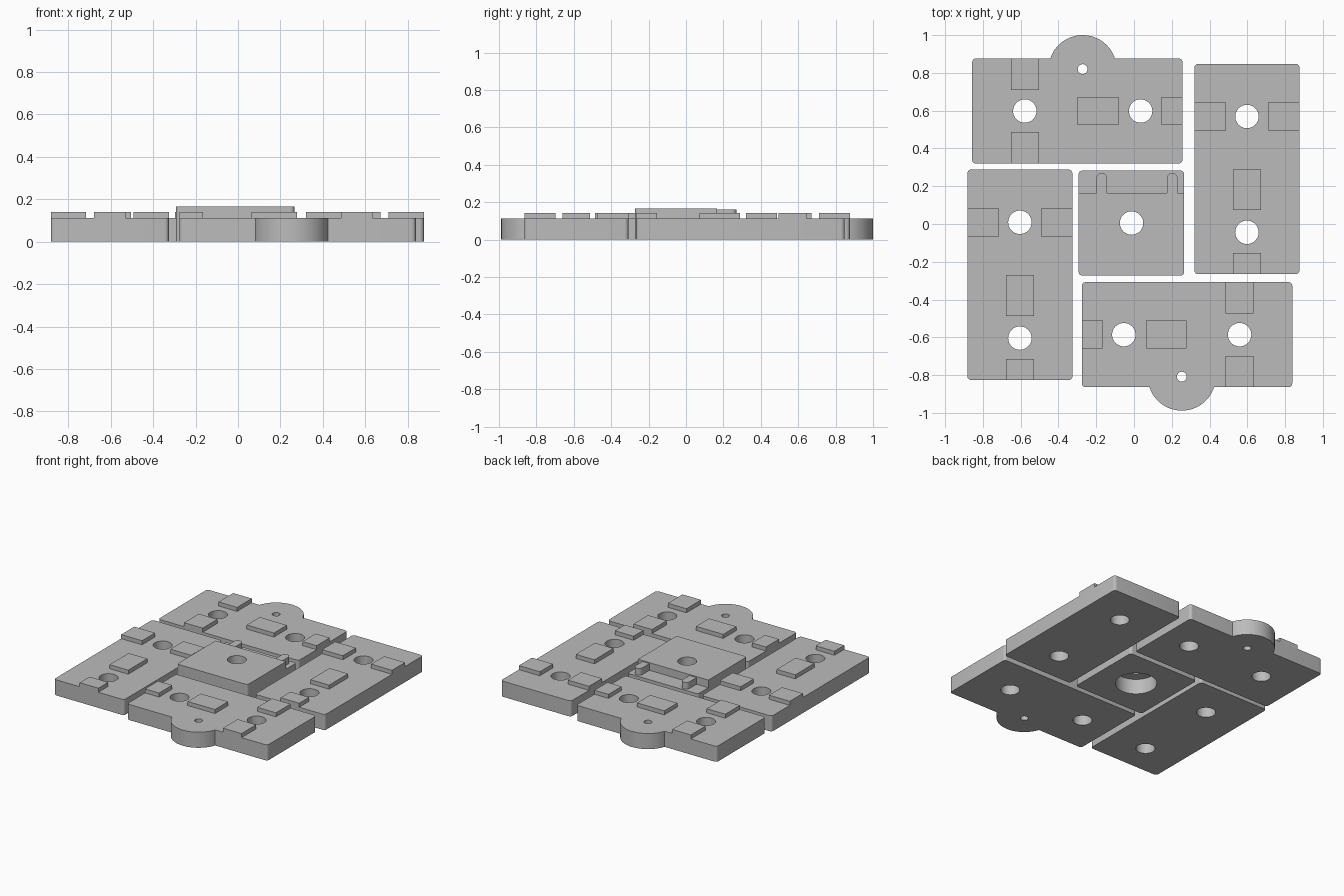
import bpy, bmesh
from math import sin, cos, pi, radians
from mathutils import Matrix, Vector

cube = bpy.data.objects.get("Cube")
if cube:
    bpy.data.objects.remove(cube)

grey = bpy.data.materials.new("plain_grey")
grey.use_nodes = True
grey.diffuse_color = (0.5, 0.5, 0.5, 1)
grey.node_tree.nodes["Principled BSDF"].inputs["Base Color"].default_value = (0.5, 0.5, 0.5, 1)

PLATE_TOP, PAD_TOP, RIB_TOP, BLOCK_TOP = 0.112, 0.141, 0.16, 0.167


def arc(cx, cy, r, start, end, n):
    return [(cx + r * cos(radians(start + (end - start) * i / n)),
             cy + r * sin(radians(start + (end - start) * i / n))) for i in range(n + 1)]


def circle(cx, cy, r, n=40):
    return arc(cx, cy, r, 0, 360, n)[:-1]


def rect(x0, x1, y0, y1, back_r=0.0, front_r=0.0):
    """Counter-clockwise rectangle with optional corner radii."""
    pts = []
    for x, y, sx, sy, start in ((x1, y1, -1, -1, 0), (x0, y1, 1, -1, 90),
                                (x0, y0, 1, 1, 180), (x1, y0, -1, 1, 270)):
        r = back_r if start < 180 else front_r
        pts += arc(x + sx * r, y + sy * r, r, start, start + 90, 6) if r else [(x, y)]
    return pts


def prism(name, points, z0, z1, place=Matrix()):
    """Extrude a flat outline from z0 to z1."""
    bm = bmesh.new()
    base = bm.faces.new([bm.verts.new((x, y, z0)) for x, y in points])
    top = bmesh.ops.extrude_face_region(bm, geom=[base])["geom"]
    bmesh.ops.translate(bm, vec=(0, 0, z1 - z0),
                        verts=[v for v in top if isinstance(v, bmesh.types.BMVert)])
    bmesh.ops.recalc_face_normals(bm, faces=bm.faces)
    bm.transform(place)
    mesh = bpy.data.meshes.new(name)
    bm.to_mesh(mesh)
    bm.free()
    mesh.materials.append(grey)
    ob = bpy.data.objects.new(name, mesh)
    bpy.context.collection.objects.link(ob)
    return ob


def activate(ob):
    bpy.ops.object.select_all(action="DESELECT")
    ob.select_set(True)
    bpy.context.view_layer.objects.active = ob


def combine(ob, tool, operation):
    """Apply a boolean and discard the tool."""
    activate(ob)
    mod = ob.modifiers.new("combine", "BOOLEAN")
    mod.operation, mod.object, mod.solver = operation, tool, "EXACT"
    bpy.ops.object.modifier_apply(modifier=mod.name)
    bpy.data.objects.remove(tool)


def smooth(ob):
    activate(ob)
    bpy.ops.object.shade_smooth_by_angle(angle=radians(30))


# Rectangular plate with two holes, five pads and an optional round tab
HX, HY = 0.557, 0.278
HOLE_R = 0.062


def outer_plate(name, cx, cy, angle, tab):
    place = Matrix.Translation((cx, cy, 0)) @ Matrix.Rotation(radians(angle), 4, "Z")
    plate = prism(name, rect(-HX, HX, -HY, HY, 0.02, 0.02), 0, PLATE_TOP, place)
    holes = [(-0.278, 0, HOLE_R), (0.335, 0, HOLE_R)]
    if tab:
        combine(plate, prism("tab", circle(0.028, 0.222, 0.18, 72), 0, PLATE_TOP, place), "UNION")
        holes.append((0.028, 0.222, 0.026))
    for x, y, r in holes:
        combine(plate, prism("cutter", circle(x, y, r), -0.1, 0.3, place), "DIFFERENCE")
    smooth(plate)
    pads = {"back_pad": (-0.352, -0.204, 0.112, HY), "front_pad": (-0.352, -0.204, -HY, -0.112),
            "middle_pad": (0.002, 0.218, -0.074, 0.074), "end_pad": (0.445, HX, -0.074, 0.074)}
    for pad, box in pads.items():
        prism(name + "_" + pad, rect(*box), PLATE_TOP, PAD_TOP, place)


outer_plate("back_plate", -0.30, 0.598, 0, True)
outer_plate("front_plate", 0.281, -0.586, 180, True)
outer_plate("left_plate", 0.598, 0.291, -90, False)
outer_plate("right_plate", -0.604, -0.269, -90, False)

# Centre block: low ledge at the back, raised body, hole with a wide recess below
X0, X1, Y0, Y1, STEP = -0.293, 0.266, -0.273, 0.283, 0.165
CX, CY = -0.013, 0.005
block = prism("centre_block", rect(X0, X1, Y0, Y1, 0.02, 0.02), 0, BLOCK_TOP)
combine(block, prism("cutter", rect(-0.4, 0.4, STEP, 0.4), PLATE_TOP, 0.3), "DIFFERENCE")
combine(block, prism("cutter", circle(CX, CY, HOLE_R), -0.1, 0.3), "DIFFERENCE")
combine(block, prism("cutter", circle(CX, CY, 0.135, 56), -0.1, 0.108), "DIFFERENCE")
smooth(block)

# Two round-ended ribs on the ledge
for side, x in (("right", -0.171), ("left", 0.203)):
    rib = prism(side + "_rib", rect(x - 0.028, x + 0.028, STEP, 0.27, 0.0279), PLATE_TOP, RIB_TOP)
    smooth(rib)
